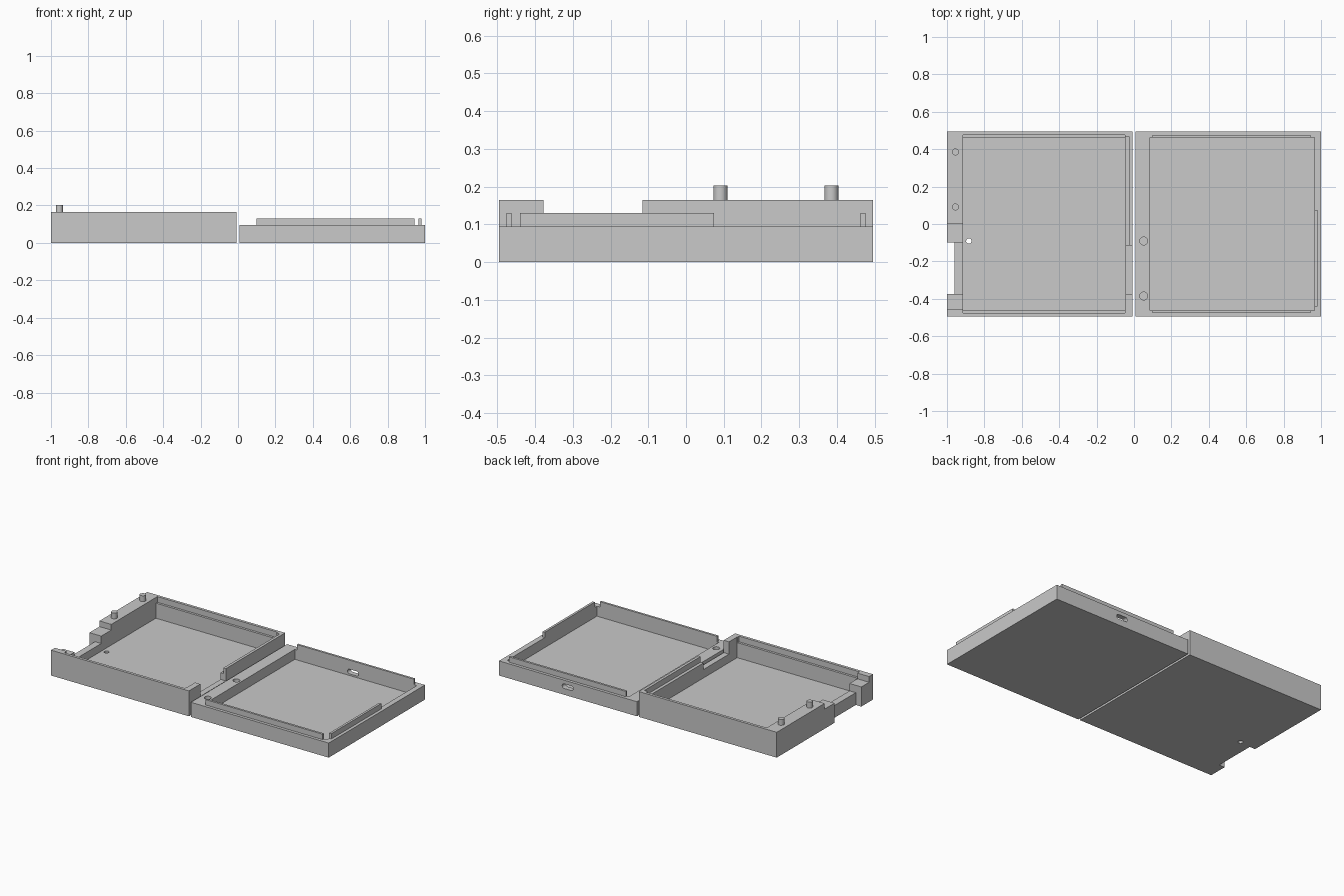
import bpy
import math
from mathutils import Matrix
import bmesh

if "Cube" in bpy.data.objects:
    bpy.data.objects.remove(bpy.data.objects["Cube"], do_unlink=True)

grey = bpy.data.materials.new("plain grey")
grey.use_nodes = True
grey.diffuse_color = (0.585, 0.585, 0.585, 1)
grey.node_tree.nodes["Principled BSDF"].inputs["Base Color"].default_value = grey.diffuse_color

HALF_Y, GAP = 0.495, 0.007
FLOOR, TRAY_TOP, LID_TOP, LEDGE, PORT = 0.03, 0.165, 0.095, 0.128, 0.085
OVER = 0.3  # height that clears every part


def finish(name, bm):
    mesh = bpy.data.meshes.new(name)
    bm.to_mesh(mesh)
    bm.free()
    mesh.materials.append(grey)
    ob = bpy.data.objects.new(name, mesh)
    bpy.context.collection.objects.link(ob)
    return ob


def box(name, x, y, z):
    bm = bmesh.new()
    size = Matrix.Diagonal((x[1] - x[0], y[1] - y[0], z[1] - z[0], 1))
    centre = Matrix.Translation([sum(r) / 2 for r in (x, y, z)])
    bmesh.ops.create_cube(bm, size=1, matrix=centre @ size)
    return finish(name, bm)


def rod(name, x, y, z, radius):
    bm = bmesh.new()
    bmesh.ops.create_cone(bm, cap_ends=True, segments=32, radius1=radius, radius2=radius,
                          depth=z[1] - z[0], matrix=Matrix.Translation((x, y, sum(z) / 2)))
    return finish(name, bm)


def slot(name, x, z, y, half_width, radius):
    """Round-ended slot running along y."""
    bm = bmesh.new()
    outline = []
    for side in (1, -1):
        for i in range(13):
            a = math.pi * (i / 12 - 0.5)
            outline.append(bm.verts.new((x + side * (half_width - radius + radius * math.cos(a)),
                                         y[0], z + side * radius * math.sin(a))))
    face = bm.faces.new(outline)
    new = bmesh.ops.extrude_face_region(bm, geom=[face])["geom"]
    bmesh.ops.translate(bm, vec=(0, y[1] - y[0], 0),
                        verts=[g for g in new if isinstance(g, bmesh.types.BMVert)])
    bmesh.ops.recalc_face_normals(bm, faces=bm.faces)
    return finish(name, bm)


def cut(body, cutters):
    for cutter in cutters:
        mod = body.modifiers.new("cut", "BOOLEAN")
        mod.operation, mod.solver, mod.object = "DIFFERENCE", "EXACT", cutter
        cutter.hide_render = True
        bpy.context.view_layer.objects.active = body
        bpy.ops.object.modifier_apply(modifier=mod.name)
        bpy.data.objects.remove(cutter, do_unlink=True)


def smooth(ob):
    bpy.ops.object.select_all(action="DESELECT")
    ob.select_set(True)
    bpy.context.view_layer.objects.active = ob
    bpy.ops.object.shade_smooth_by_angle(angle=math.radians(30))


# Deep tray: cavity, ledge for the lid rim, port openings and floor hole
tray = box("tray", (-1, -GAP), (-HALF_Y, HALF_Y), (0, TRAY_TOP))
cut(tray, [
    box("cavity", (-0.915, -0.045), (-0.462, 0.462), (FLOOR, OVER)),
    box("ledge", (-0.915, -0.048), (-0.477, 0.477), (LEDGE, OVER)),
    box("side_ledge", (-0.1, -0.025), (-0.118, 0.464), (LEDGE, OVER)),
    box("side_opening", (-0.1, 0.1), (-0.378, -0.115), (PORT, OVER)),
    box("shelf", (-1.1, -0.9), (-0.455, 0.003), (LEDGE, OVER)),
    box("port_opening", (-1.1, -0.9), (-0.375, -0.1), (PORT - 0.005, OVER)),
    box("port_notch", (-1.1, -0.96), (-0.375, -0.1), (-0.1, OVER)),
    rod("floor_hole", -0.883, -0.091, (-0.1, 0.1), 0.0145),
])
smooth(tray)

# Alignment pegs on the thick wall
for label, y in (("back", 0.385), ("front", 0.091)):
    smooth(rod(label + "_peg", -0.955, y, (TRAY_TOP, 0.203), 0.0185))

# Shallow lid: cavity, blind peg sockets and a slot through the back wall
lid = box("lid", (GAP, 1), (-HALF_Y, HALF_Y), (0, LID_TOP))
cut(lid, [box("lid_cavity", (0.086, 0.965), (-0.462, 0.462), (FLOOR, OVER))]
    + [rod("socket", 0.052, y, (0.05, OVER), 0.021) for y in (-0.091, -0.385)]
    + [slot("back_slot", 0.505, 0.056, (0.4, 0.6), 0.04, 0.015)])
smooth(lid)

# Raised rims that fit the tray ledge
RIM = (LID_TOP, 0.13)
box("front_rim", (0.1, 0.943), (-0.476, -0.462), RIM)
box("back_rim", (0.1, 0.943), (0.462, 0.476), RIM)
box("side_rim", (0.965, 0.98), (-0.44, 0.074), RIM)
